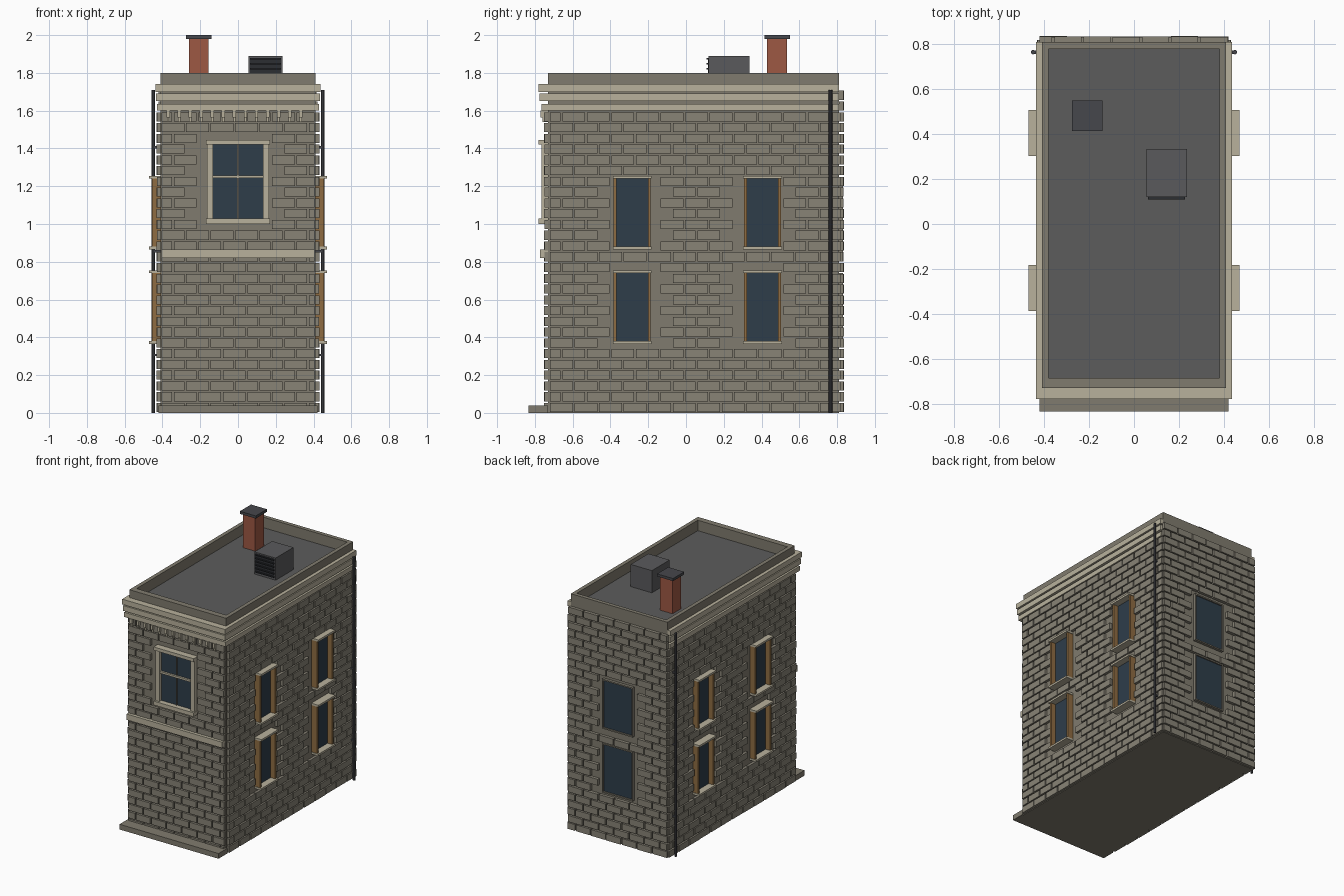
import bpy
import bmesh
import random
from mathutils import Vector

random.seed(4)
if "Cube" in bpy.data.objects:
    bpy.data.objects.remove(bpy.data.objects["Cube"])


def material(name, r, g, b):
    m = bpy.data.materials.new(name)
    m.use_nodes = True
    lin = [((c / 255 + 0.055) / 1.055) ** 2.4 for c in (r, g, b)] + [1]
    m.diffuse_color = lin
    m.node_tree.nodes["Principled BSDF"].inputs["Base Color"].default_value = lin
    return m


BRICK = material("grey brick", 136, 131, 118)
WALL = material("wall stone", 128, 123, 110)
CREAM = material("cream trim", 184, 177, 156)
ROOF = material("roof felt", 92, 92, 92)
GLASS = material("blue glass", 46, 61, 74)
WOOD = material("window wood", 142, 108, 66)
CLAY = material("red clay", 158, 88, 68)
IRON = material("dark iron", 70, 71, 76)
VENT = material("vent metal", 90, 90, 92)
DARK = material("louvre dark", 44, 46, 50)

# Main wall planes and storey data
HALF_W, FRONT, BACK = 0.41, -0.73, 0.81
ROOF_Z, TOP = 1.72, 1.8
COURSE, LENGTH, GAP = 0.057, 0.13, 0.009


def add_box(bm, x, y, z):
    """Add a box from (low, high) pairs; the pairs may come in any order."""
    lo = Vector([min(p) for p in (x, y, z)])
    hi = Vector([max(p) for p in (x, y, z)])
    verts = bmesh.ops.create_cube(bm, size=1)["verts"]
    for v in verts:
        v.co = Vector([(a + b) / 2 + c * (b - a) for a, b, c in zip(lo, hi, v.co)])


def boxes(name, mat, *items):
    bm = bmesh.new()
    for item in items:
        add_box(bm, *item)
    me = bpy.data.meshes.new(name)
    bm.to_mesh(me)
    bm.free()
    me.materials.append(mat)
    ob = bpy.data.objects.new(name, me)
    bpy.context.collection.objects.link(ob)
    return ob


def brickwork(name, start, end, rows, openings, place):
    """Staggered courses; bricks touching an opening are left out."""
    items = []
    for r in range(rows):
        z0, z1 = r * COURSE + GAP / 2, (r + 1) * COURSE - GAP / 2
        u = start - (r % 2) * LENGTH / 2
        while u < end:
            a, b = max(u, start), min(u + LENGTH - GAP, end)
            u += LENGTH
            blocked = any(a < o[1] and b > o[0] and z0 < o[3] and z1 > o[2]
                          for o in openings)
            if b - a > 0.02 and not blocked:
                items.append(place((a, b), (z0, z1), random.uniform(0.018, 0.022)))
    return boxes(name, BRICK, *items)


# Body, roof, parapet and plinth
boxes("wall_core", WALL, ((-HALF_W, HALF_W), (FRONT, BACK), (0, ROOF_Z - 0.005)))
boxes("roof", ROOF, ((-0.39, 0.39), (-0.7, 0.79), (ROOF_Z - 0.01, ROOF_Z)))
pz = (ROOF_Z - 0.005, TOP)
boxes("parapet", WALL,
      ((-HALF_W, HALF_W), (FRONT, -0.685), pz),
      ((-HALF_W, HALF_W), (0.78, BACK), pz),
      *[((s * HALF_W, s * 0.38), (-0.685, 0.78), pz) for s in (-1, 1)])
boxes("front_plinth", WALL, ((-0.42, 0.42), (-0.835, FRONT), (0, 0.04)))

# Brick skins on the four walls
side_centres, side_floors = (-0.285, 0.405), (0.365, 0.865)
side_holes = [(c - 0.11, c + 0.11, z, z + 0.39) for c in side_centres for z in side_floors]
back_floors = (0.36, 0.85)
back_holes = [(-0.13, 0.13, z, z + 0.38) for z in back_floors]
brickwork("front_bricks", -0.405, 0.405, 28, [(-0.17, 0.17, 1.0, 1.45)],
          lambda u, z, d: (u, (FRONT, FRONT - d), z))
brickwork("back_bricks", -0.42, 0.42, 30, back_holes,
          lambda u, z, d: (u, (BACK, BACK + d + 0.004), z))
for s, label in ((-1, "right"), (1, "left")):
    brickwork(label + "_bricks", -0.72, 0.82, 28, side_holes,
              lambda u, z, d: ((s * HALF_W, s * (HALF_W + d)), u, z))

# Cornice bands wrapping the front and both sides
bands = ((1.60, 1.635, 0.035, 0.020), (1.65, 1.69, 0.045, 0.023), (1.70, 1.74, 0.050, 0.026))
for i, (z0, z1, front_out, side_out) in enumerate(bands):
    w = HALF_W + side_out
    boxes(f"cornice_band_{i + 1}", CREAM,
          ((-w, w), (FRONT - front_out, FRONT), (z0, z1)),
          *[((s * HALF_W, s * w), (FRONT, BACK), (z0, z1)) for s in (-1, 1)])
boxes("belt_course", CREAM, ((-0.405, 0.405), (FRONT - 0.042, FRONT), (0.82, 0.865)))

# Stepped dentils below the cornice
dentils = []
for i in range(13):
    x = -0.37 + i * 0.0585
    dentils.append(((x - 0.009, x + 0.009), (FRONT - 0.04, FRONT), (1.565, 1.6)))
    dentils.append(((x - 0.006, x + 0.006), (FRONT - 0.03, FRONT), (1.54, 1.565)))
boxes("dentils", CREAM, *dentils)

# Front sash window
boxes("front_window_glass", GLASS, ((-0.14, 0.14), (FRONT - 0.01, FRONT), (1.02, 1.43)))
boxes("front_window_frame", CREAM,
      *[((s * 0.165, s * 0.132), (FRONT - 0.035, FRONT), (1.03, 1.42)) for s in (-1, 1)],
      ((-0.132, 0.132), (FRONT - 0.025, FRONT), (1.243, 1.258)),
      ((-0.17, 0.17), (FRONT - 0.05, FRONT), (1.42, 1.445)),
      ((-0.17, 0.17), (FRONT - 0.05, FRONT), (1.0, 1.03)))
boxes("front_window_mullion", WALL, ((-0.004, 0.004), (FRONT - 0.018, FRONT), (1.03, 1.42)))

# Side windows with projecting timber jambs, sills and lintels
glass, jambs, ledges = [], [], []
for s in (-1, 1):
    for c in side_centres:
        for z in side_floors:
            glass.append(((s * HALF_W, s * 0.418), (c - 0.09, c + 0.09), (z + 0.01, z + 0.38)))
            for e in (-1, 1):
                jambs.append(((s * HALF_W, s * 0.456), (c + e * 0.083, c + e * 0.098),
                              (z + 0.015, z + 0.375)))
            for zz in (z, z + 0.375):
                ledges.append(((s * HALF_W, s * 0.47), (c - 0.102, c + 0.102), (zz, zz + 0.015)))
boxes("side_window_glass", GLASS, *glass)
boxes("side_window_jambs", WOOD, *jambs)
boxes("side_window_ledges", CREAM, *ledges)

# Back windows with slim surrounds
surround = []
for z in back_floors:
    surround += [((s * 0.12, s * 0.13), (BACK, BACK + 0.022), (z, z + 0.38)) for s in (-1, 1)]
    surround += [((-0.12, 0.12), (BACK, BACK + 0.022), (h, h + 0.01)) for h in (z, z + 0.37)]
boxes("back_window_surrounds", WALL, *surround)
boxes("back_window_glass", GLASS,
      *[((-0.12, 0.12), (BACK, BACK + 0.012), (z + 0.01, z + 0.37)) for z in back_floors])

# Drainpipes near the back corners
for s, label in ((-1, "right"), (1, "left")):
    bpy.ops.mesh.primitive_cylinder_add(vertices=10, radius=0.01, depth=1.71,
                                        location=(s * 0.449, 0.765, 0.855))
    pipe = bpy.context.object
    pipe.name = label + "_drainpipe"
    pipe.data.materials.append(IRON)
    bpy.ops.object.shade_smooth_by_angle()
boxes("pipe_brackets", IRON,
      *[((s * HALF_W, s * 0.45), (0.757, 0.773), (z, z + 0.012))
        for s in (-1, 1) for z in (0.3, 0.85, 1.4)])

# Chimney and roof vent
boxes("chimney_stack", CLAY, ((-0.26, -0.155), (0.43, 0.535), (ROOF_Z, 1.98)))
boxes("chimney_cap", IRON, ((-0.275, -0.14), (0.415, 0.55), (1.98, 2.0)))
boxes("vent_box", VENT, ((0.055, 0.235), (0.12, 0.335), (ROOF_Z, 1.89)))
boxes("vent_grille", DARK, ((0.063, 0.227), (0.117, 0.12), (1.735, 1.88)))
boxes("vent_louvres", DARK,
      *[((0.063, 0.227), (0.108, 0.118), (z, z + 0.008))
        for z in (1.74 + 0.026 * i for i in range(6))])
